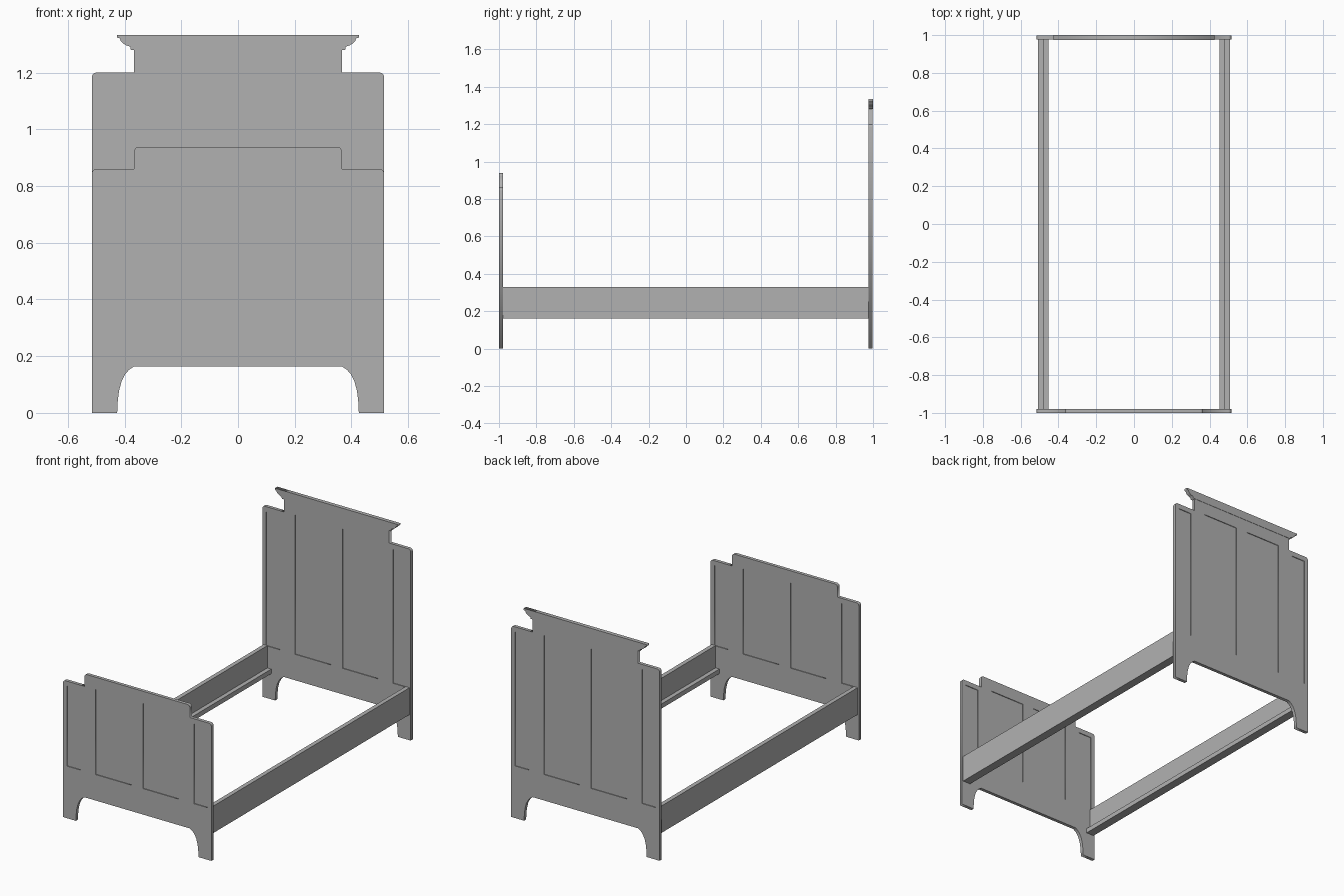
import bpy, bmesh
from math import sin, cos, pi

if "Cube" in bpy.data.objects:
    bpy.data.objects.remove(bpy.data.objects["Cube"])

OUT = 0.515      # half width of the boards
NOTCH = 0.366    # half width of the raised centre

# Dark grey paint
paint = bpy.data.materials.new("grey_paint")
paint.diffuse_color = (0.44, 0.44, 0.44, 1)
paint.use_nodes = True
paint.node_tree.nodes["Principled BSDF"].inputs["Base Color"].default_value = paint.diffuse_color


def corner(x, z, r=0.016, n=4):
    """Rounded outer corner, from the side up to the top."""
    return [(x - r + r * cos(a), z - r + r * sin(a))
            for a in (i * pi / 2 / n for i in range(n + 1))]


def mirrored(half):
    return half + [(-x, z) for x, z in reversed(half)]


def slab(name, loops, y0, y1):
    """Outline with optional holes in the xz plane, extruded from y0 to y1."""
    cu = bpy.data.curves.new(name, 'CURVE')
    cu.dimensions = '2D'
    cu.fill_mode = 'BOTH'
    cu.extrude = (y1 - y0) / 2
    for pts in loops:
        sp = cu.splines.new('POLY')
        sp.points.add(len(pts) - 1)
        for p, (x, z) in zip(sp.points, pts):
            p.co = (x, z, 0, 1)
        sp.use_cyclic_u = True
    ob = bpy.data.objects.new(name, cu)
    bpy.context.collection.objects.link(ob)
    ob.rotation_euler = (pi / 2, 0, 0)
    ob.location.y = (y0 + y1) / 2
    bpy.ops.object.select_all(action='DESELECT')
    ob.select_set(True)
    bpy.context.view_layer.objects.active = ob
    bpy.ops.object.convert(target='MESH')
    # weld caps to the walls
    me = bpy.context.object.data
    bm = bmesh.new()
    bm.from_mesh(me)
    bmesh.ops.remove_doubles(bm, verts=bm.verts, dist=1e-5)
    bmesh.ops.recalc_face_normals(bm, faces=bm.faces)
    bm.to_mesh(me)
    bm.free()
    me.materials.clear()
    me.materials.append(paint)


def box(name, x0, x1, y0, y1, z0, z1):
    bm = bmesh.new()
    bmesh.ops.create_cube(bm, size=1)
    for v in bm.verts:
        v.co = ((x0 + x1) / 2 + v.co.x * (x1 - x0),
                (y0 + y1) / 2 + v.co.y * (y1 - y0),
                (z0 + z1) / 2 + v.co.z * (z1 - z0))
    me = bpy.data.meshes.new(name)
    bm.to_mesh(me)
    bm.free()
    me.materials.append(paint)
    bpy.context.collection.objects.link(bpy.data.objects.new(name, me))


def board(name, top, y0, y1, z_mid, z_side, recess=0.005):
    """Frame with feet and four panels recessed on both faces."""
    feet = [(0.366, 0.164), (0.384, 0.152), (0.398, 0.136), (0.411, 0.11),
            (0.42, 0.075), (0.424, 0.04), (0.426, 0), (OUT, 0)]
    panels = []
    for s in (-1, 1):
        for a, b, zt in ((0.04, 0.288, z_mid), (0.393, 0.488, z_side)):
            panels.append((min(s * a, s * b), max(s * a, s * b), zt))
    zb = 0.327
    holes = [[(a, zb), (b, zb), (b, t), (a, t)] for a, b, t in panels]
    slab(name + "_frame", [mirrored(feet + top)] + holes, y0, y1)
    e = 0.002
    for i, (a, b, t) in enumerate(panels):
        box(f"{name}_panel_{i + 1}", a - e, b + e, y0 + recess, y1 - recess,
            zb - e, t + e)


# Footboard with rounded raised centre
board("footboard", corner(OUT, 0.86) + [(NOTCH, 0.86)] + corner(NOTCH, 0.938),
      -1.0, -0.979, 0.862, 0.829)

# Headboard
board("headboard", corner(OUT, 1.2) + [(NOTCH, 1.2), (NOTCH, 1.28)],
      0.977, 0.998, 1.201, 1.168)

# Cornice moulding, slightly proud of the headboard
slab("headboard_cornice", [mirrored([
    (0.378, 1.28), (0.38, 1.291), (0.392, 1.295), (0.404, 1.302),
    (0.413, 1.311), (0.417, 1.321), (0.427, 1.323), (0.427, 1.333)])],
    0.975, 1.0)

# Side rails with inner slat ledges
for side, s in (("left", -1), ("right", 1)):
    for part, a, b, z1 in (("rail", 0.48, 0.507, 0.33),
                           ("ledge", 0.453, 0.48, 0.19)):
        box(f"{side}_{part}", min(s * a, s * b), max(s * a, s * b),
            -0.979, 0.977, 0.161, z1)
